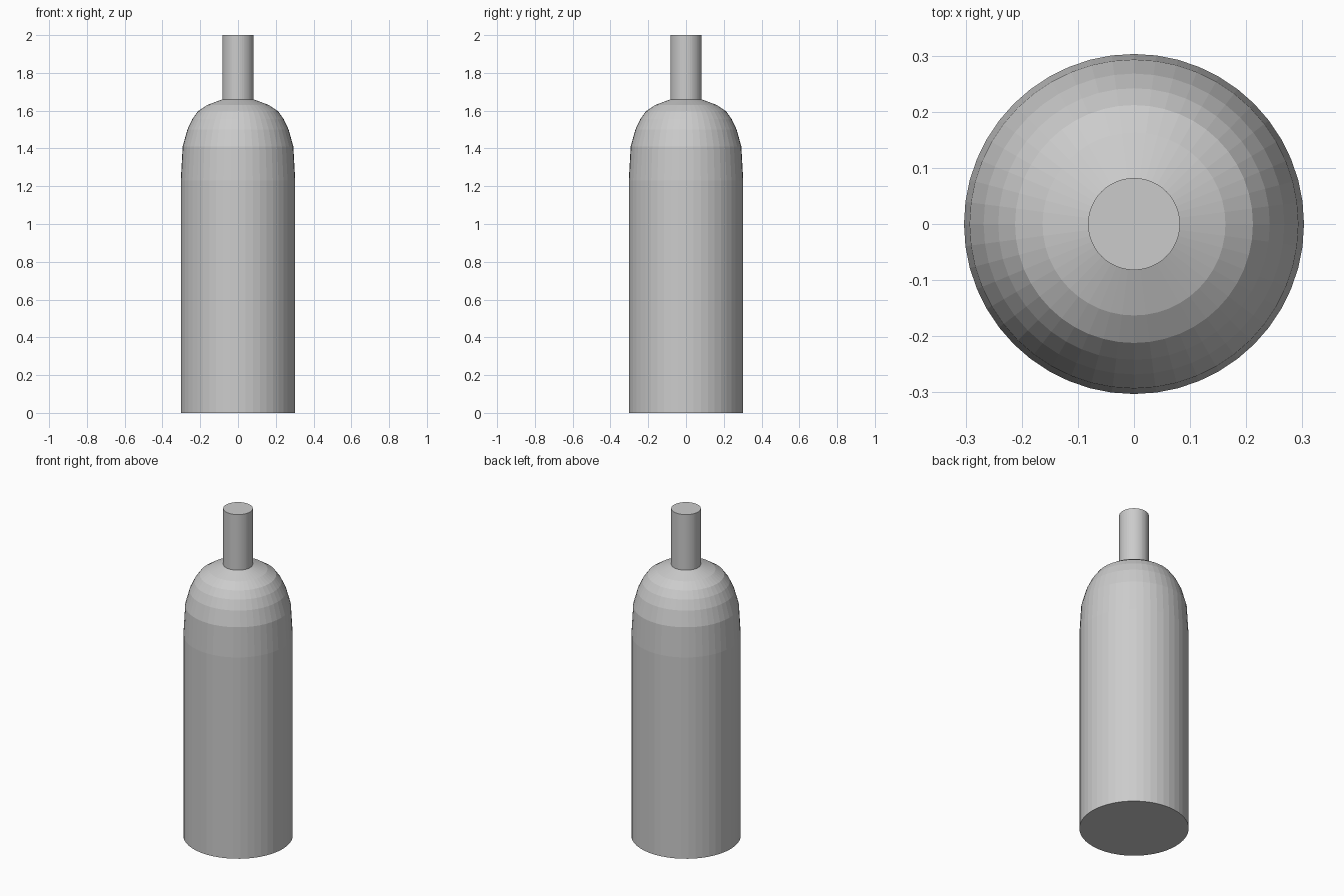
import bpy, bmesh
from math import radians

cube = bpy.data.objects.get("Cube")
if cube:
    bpy.data.objects.remove(cube, do_unlink=True)

SEGMENTS = 48

grey = bpy.data.materials.new("plain_grey")
grey.use_nodes = True
colour = (0.6, 0.6, 0.6, 1)
grey.diffuse_color = colour
grey.node_tree.nodes["Principled BSDF"].inputs["Base Color"].default_value = colour


def lathe(name, profile):
    """Spin (radius, height) points around z and close both ends."""
    bm = bmesh.new()
    points = [bm.verts.new((r, 0, z)) for r, z in profile]
    edges = [bm.edges.new(pair) for pair in zip(points, points[1:])]
    bmesh.ops.spin(bm, geom=points + edges, cent=(0, 0, 0), axis=(0, 0, 1),
                   angle=radians(360), steps=SEGMENTS)
    bmesh.ops.remove_doubles(bm, verts=bm.verts, dist=0.0001)
    bmesh.ops.holes_fill(bm, edges=[e for e in bm.edges if e.is_boundary], sides=0)
    bmesh.ops.recalc_face_normals(bm, faces=bm.faces)
    mesh = bpy.data.meshes.new(name)
    bm.to_mesh(mesh)
    bm.free()
    mesh.materials.append(grey)
    obj = bpy.data.objects.new(name, mesh)
    bpy.context.collection.objects.link(obj)
    return obj


# Body, rounded shoulder and straight neck as one flat-shaded closed surface
lathe("bottle", [
    (0.303, 0), (0.303, 1.23), (0.293, 1.41), (0.268, 1.5), (0.242, 1.555),
    (0.212, 1.597), (0.163, 1.63), (0.082, 1.66), (0.082, 2),
])
